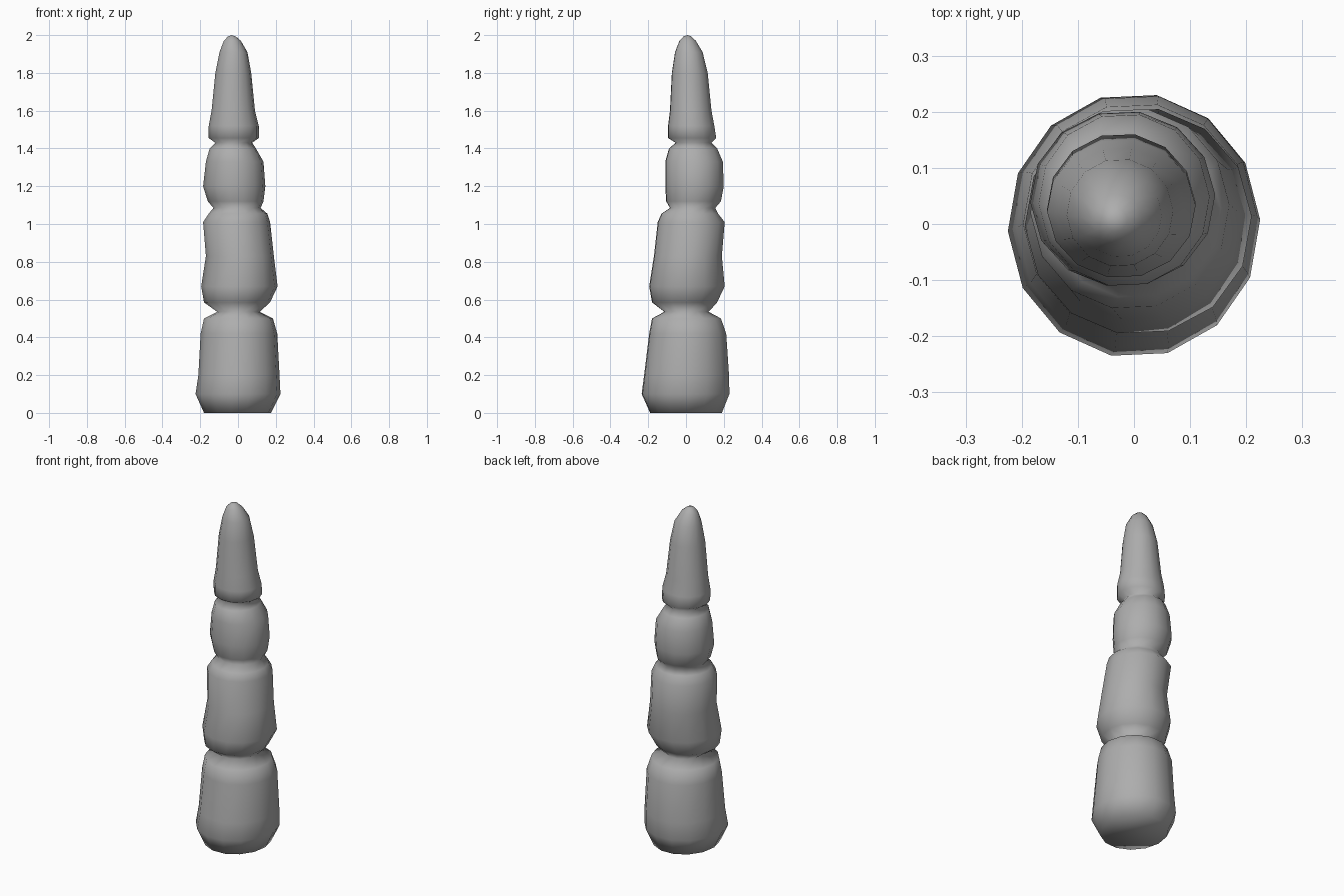
import bpy, bmesh, math

SIDES = 14
# each ring: z, x min, x max, y min, y max (four bulging segments, pinched between)
RINGS = [
    # base segment
    (0.00, -.18, .175, -.19, .19), (0.10, -.225, .225, -.235, .23),
    (0.20, -.21, .22, -.222, .228), (0.42, -.198, .208, -.195, .213),
    (0.50, -.18, .185, -.18, .185),
    # second segment
    (0.535, -.11, .115, -.115, .12), (0.585, -.18, .17, -.18, .165),
    (0.67, -.195, .21, -.195, .205), (0.83, -.17, .19, -.17, .19),
    (1.01, -.185, .17, -.15, .205), (1.055, -.155, .155, -.13, .17),
    # third segment
    (1.085, -.13, .12, -.085, .155), (1.12, -.16, .135, -.105, .185),
    (1.20, -.185, .145, -.11, .20), (1.33, -.17, .135, -.11, .195),
    (1.40, -.15, .095, -.09, .165),
    # tip segment
    (1.43, -.12, .075, -.055, .135), (1.455, -.155, .11, -.095, .16),
    (1.52, -.155, .11, -.095, .15), (1.60, -.14, .09, -.085, .135),
    (1.80, -.12, .07, -.075, .115), (1.91, -.098, .05, -.058, .088),
    (1.97, -.075, .015, -.035, .052), (1.993, -.053, -.012, -.013, .028),
]

bm = bmesh.new()
loops = []
for z, x0, x1, y0, y1 in RINGS:
    loop = []
    for i in range(SIDES):
        a = math.radians(2.5) + math.tau * i / SIDES
        loop.append(bm.verts.new(((x0 + x1) / 2 + (x1 - x0) / 2 * math.cos(a),
                                  (y0 + y1) / 2 + (y1 - y0) / 1.97 * math.sin(a), z)))
    loops.append(loop)

# walls
for lo, hi in zip(loops, loops[1:]):
    for i in range(SIDES):
        j = (i + 1) % SIDES
        bm.faces.new((lo[i], lo[j], hi[j], hi[i]))

# rounded tip and underside, shaded smooth throughout
apex = bm.verts.new((-.033, .008, 2.0))
for i in range(SIDES):
    bm.faces.new((loops[-1][i], loops[-1][(i + 1) % SIDES], apex))
bm.faces.new(loops[0][::-1])
for f in bm.faces:
    f.smooth = True

mesh = bpy.data.meshes.new("segmented_spire")
bm.to_mesh(mesh)
bm.free()
spire = bpy.data.objects.new("segmented_spire", mesh)
bpy.context.collection.objects.link(spire)

# dark grey surface
grey = bpy.data.materials.new("dark_grey")
grey.diffuse_color = (.42, .42, .42, 1)
mesh.materials.append(grey)
